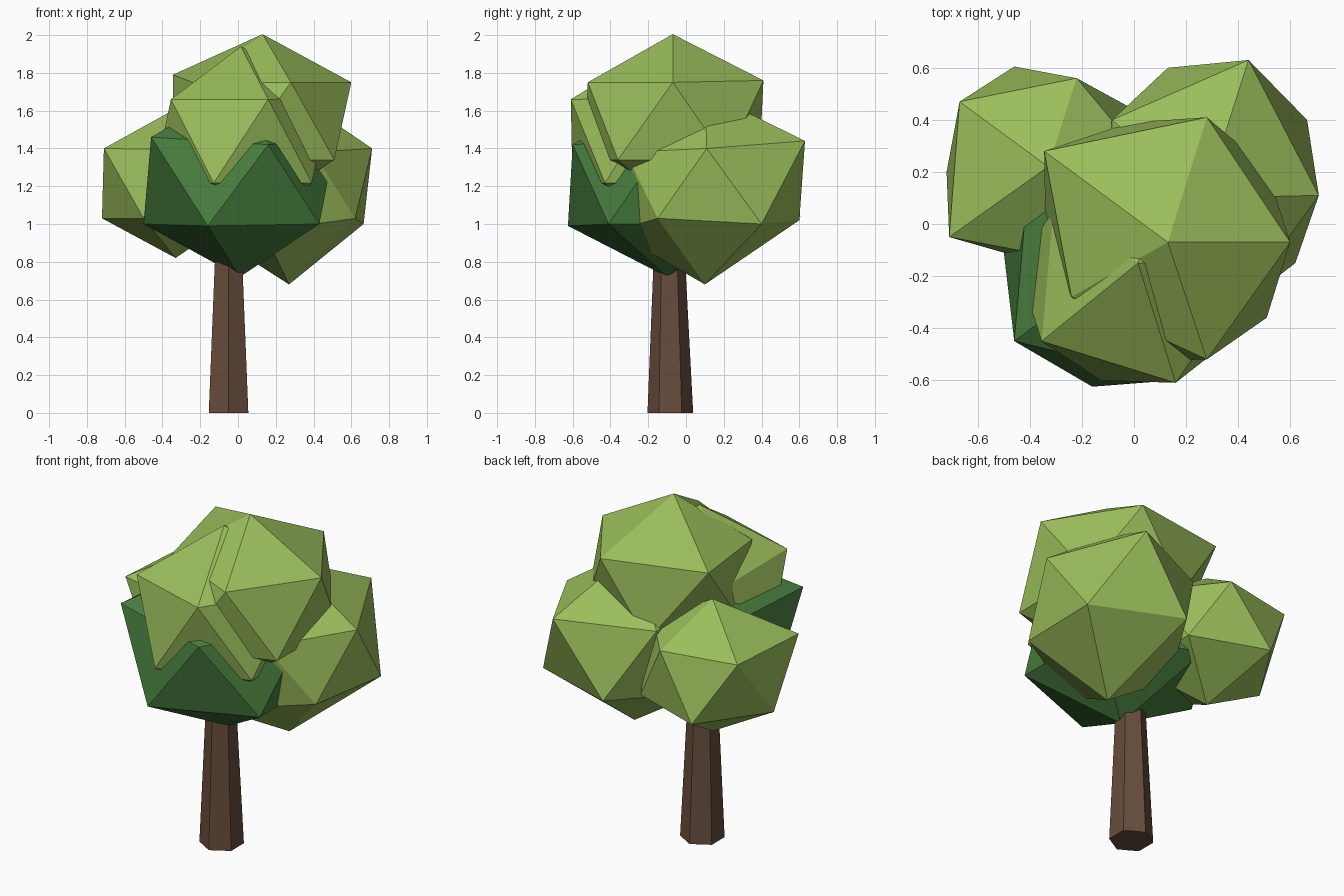
import bpy, bmesh
from mathutils import Vector

if "Cube" in bpy.data.objects:
    bpy.data.objects.remove(bpy.data.objects["Cube"])


def material(name, rgb):
    m = bpy.data.materials.new(name)
    m.diffuse_color = (*rgb, 1)
    m.use_nodes = True
    m.node_tree.nodes["Principled BSDF"].inputs["Base Color"].default_value = m.diffuse_color
    return m


light = material("light_leaf_green", (0.328, 0.515, 0.105))
dark = material("dark_leaf_green", (0.062, 0.205, 0.047))
bark = material("bark_brown", (0.135, 0.073, 0.045))


def finish(bm, name, mat):
    bmesh.ops.recalc_face_normals(bm, faces=bm.faces)
    me = bpy.data.meshes.new(name)
    bm.to_mesh(me)
    bm.free()
    me.materials.append(mat)
    ob = bpy.data.objects.new(name, me)
    bpy.context.collection.objects.link(ob)


def leaf_clump(name, centre, scale, mat, corners=()):
    """Squashed icosahedron; each listed corner pulls its nearest vertex to it."""
    bm = bmesh.new()
    bmesh.ops.create_icosphere(bm, subdivisions=1, radius=1)
    bmesh.ops.scale(bm, vec=scale, verts=bm.verts)
    bmesh.ops.translate(bm, vec=centre, verts=bm.verts)
    for c in corners:
        c = Vector(c)
        min(bm.verts, key=lambda v: (v.co - c).length).co = c
    finish(bm, name, mat)


# Tapered six-sided trunk
bm = bmesh.new()
rings = []
for z, r, y in ((0, 0.121, -0.083), (1.1, 0.07, -0.09)):
    ring = bmesh.ops.create_circle(bm, segments=6, radius=r, cap_ends=True)["verts"]
    bmesh.ops.translate(bm, vec=(-0.05, y, z), verts=ring)
    rings.append(ring)
for i in range(6):
    j = (i + 1) % 6
    bm.faces.new((rings[0][i], rings[0][j], rings[1][j], rings[1][i]))
finish(bm, "trunk", bark)

# Foliage clumps
leaf_clump("right_leaves", (0.27, 0.1, 1.19), (0.49, 0.57, 0.51), light,
           [(0.71, 0.11, 1.4), (0.44, 0.63, 1.44), (0.665, 0.4, 1.0),
            (0.62, -0.15, 1.03), (0.13, 0.6, 1.02), (0.40, -0.32, 1.38)])
leaf_clump("top_leaves", (0.13, -0.07, 1.545), (0.525, 0.54, 0.46), light,
           [(0.6, -0.07, 1.75), (0.28, 0.41, 1.76), (-0.345, 0.28, 1.79),
            (0.28, -0.52, 1.75), (-0.24, -0.28, 1.75), (0.51, -0.36, 1.34)])
leaf_clump("front_upper_leaves", (0.015, -0.15, 1.44), (0.52, 0.53, 0.5), light,
           [(0.16, -0.61, 1.66), (-0.355, -0.45, 1.66), (-0.31, 0.05, 1.62)])
leaf_clump("front_dark_leaves", (0.01, -0.1, 1.225), (0.57, 0.59, 0.505), dark,
           [(-0.16, -0.625, 0.99), (-0.46, -0.45, 1.46), (0.16, -0.6, 1.42),
            (0.43, -0.41, 1.0), (-0.5, -0.11, 1.0)])
leaf_clump("left_leaves", (-0.33, 0.22, 1.215), (0.44, 0.43, 0.395), light,
           [(-0.67, 0.47, 1.4), (-0.71, -0.05, 1.4), (-0.22, 0.56, 1.4),
            (-0.72, 0.2, 1.03), (-0.46, 0.605, 1.04), (-0.5, -0.11, 1.03)])
